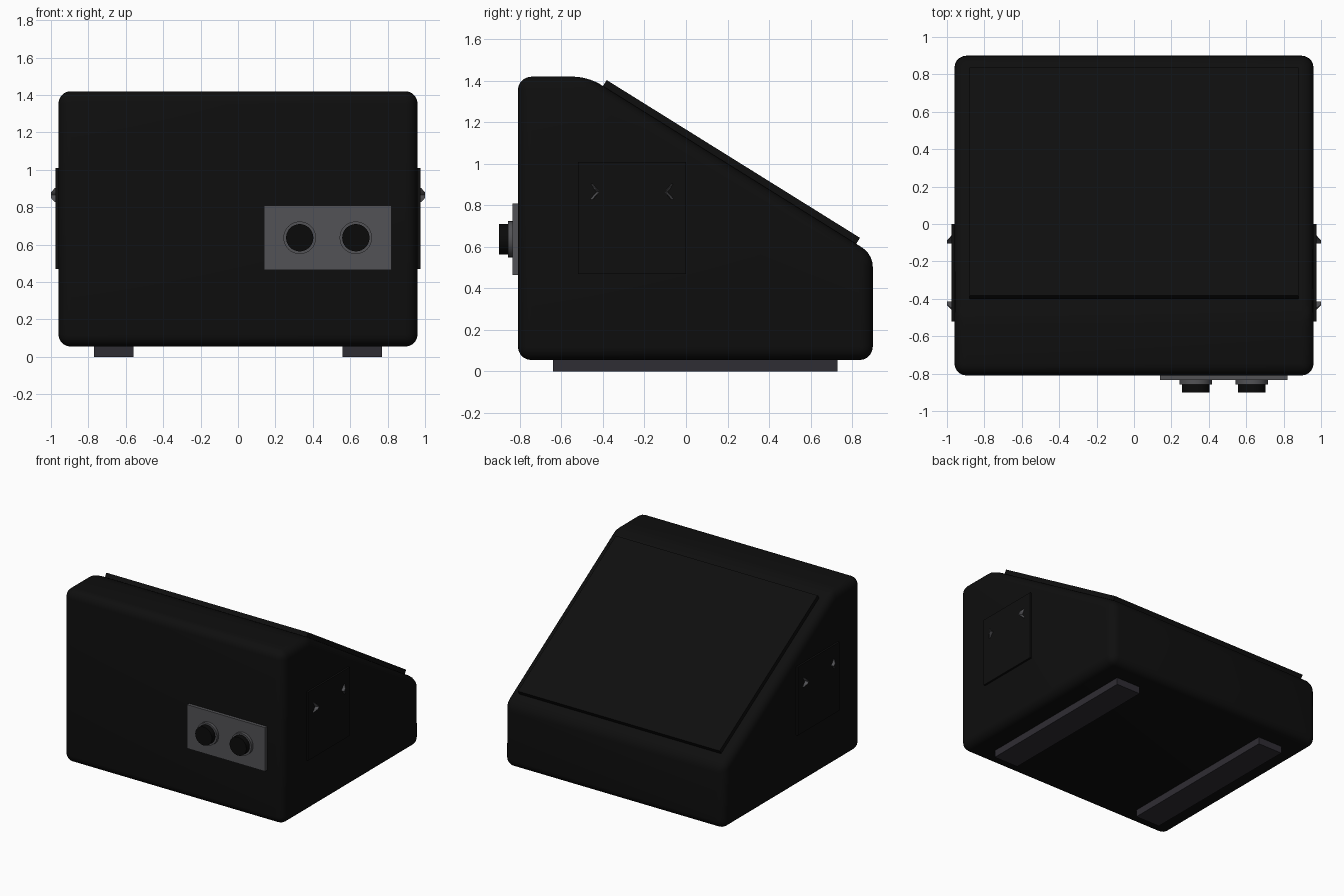
import bpy, bmesh, math
from mathutils import Vector

if "Cube" in bpy.data.objects:
    bpy.data.objects.remove(bpy.data.objects["Cube"])


def mat(name, col):
    m = bpy.data.materials.new(name)
    m.diffuse_color = (*col, 1)
    m.use_nodes = True
    m.node_tree.nodes["Principled BSDF"].inputs["Base Color"].default_value = m.diffuse_color
    return m


BLACK = mat("casing black", (0.0045, 0.0045, 0.0045))
KNOB = mat("knob black", (0.003, 0.003, 0.003))
GREY = mat("plate grey", (0.085, 0.085, 0.092))
RUBBER = mat("foot dark grey", (0.028, 0.026, 0.033))


def finish(name, bm, material, smooth=False):
    bmesh.ops.recalc_face_normals(bm, faces=bm.faces)
    me = bpy.data.meshes.new(name)
    bm.to_mesh(me)
    bm.free()
    me.materials.append(material)
    ob = bpy.data.objects.new(name, me)
    bpy.context.collection.objects.link(ob)
    if smooth:
        bpy.ops.object.select_all(action='DESELECT')
        ob.select_set(True)
        bpy.context.view_layer.objects.active = ob
        bpy.ops.object.shade_smooth_by_angle(angle=math.radians(35))
    return ob


def prism(name, profile, x0, x1, material, bevel=0):
    """Extrude a (y, z) profile from x0 to x1, optionally rounding every edge."""
    bm = bmesh.new()
    f = bm.faces.new([bm.verts.new((x0, y, z)) for y, z in profile])
    r = bmesh.ops.extrude_face_region(bm, geom=[f])
    moved = [v for v in r["geom"] if isinstance(v, bmesh.types.BMVert)]
    bmesh.ops.translate(bm, vec=(x1 - x0, 0, 0), verts=moved)
    if bevel:
        bmesh.ops.recalc_face_normals(bm, faces=bm.faces)
        bmesh.ops.bevel(bm, geom=list(bm.edges), offset=bevel, offset_type='OFFSET',
                        segments=5, profile=0.5, affect='EDGES')
    return finish(name, bm, material, smooth=bool(bevel))


def box(name, x0, x1, y0, y1, z0, z1, material):
    return prism(name, [(y0, z0), (y1, z0), (y1, z1), (y0, z1)], x0, x1, material)


def disc(name, x, z, r, y0, y1, material):
    """Cylinder along y."""
    n = 32
    bm = bmesh.new()
    rings = [[bm.verts.new((x + r * math.cos(a), y, z + r * math.sin(a)))
              for a in (2 * math.pi * i / n for i in range(n))] for y in (y0, y1)]
    for i in range(n):
        j = (i + 1) % n
        bm.faces.new((rings[0][i], rings[0][j], rings[1][j], rings[1][i]))
    bm.faces.new(rings[0])
    bm.faces.new(rings[1])
    return finish(name, bm, material, smooth=True)


# Wedge-shaped casing
prism("casing", [(-0.81, 0.055), (0.90, 0.055), (0.90, 0.565), (-0.472, 1.42), (-0.81, 1.42)],
      -0.96, 0.96, BLACK, bevel=0.065)

# Raised panel on the sloping face
top, low = Vector((-0.40, 1.375)), Vector((0.82, 0.615))
n = Vector((0.529, 0.849))
prism("sloping_panel", [tuple(p) for p in (top - n * 0.015, low - n * 0.015,
                                           low + n * 0.034, top + n * 0.034)],
      -0.88, 0.88, BLACK)

# Control plate with two knobs on the front
box("control_plate", 0.14, 0.82, -0.835, -0.80, 0.465, 0.81, GREY)
for i, x in enumerate((0.33, 0.63)):
    disc(f"knob_collar_{i + 1}", x, 0.637, 0.087, -0.858, -0.83, GREY)
    disc(f"knob_{i + 1}", x, 0.637, 0.073, -0.90, -0.85, KNOB)

for side, s in (("right", 1), ("left", -1)):
    # Side plates and foot rails
    xs = sorted((s * 0.95, s * 0.975))
    box(f"side_plate_{side}", xs[0], xs[1], -0.52, 0.0, 0.47, 1.01, BLACK)
    xs = sorted((s * 0.56, s * 0.77))
    box(f"foot_rail_{side}", xs[0], xs[1], -0.64, 0.73, 0.0, 0.07, RUBBER)
    # Small chevron lugs, their points facing each other
    for k, (tip, d) in enumerate(((-0.415, 1), (-0.105, -1))):
        bm = bmesh.new()
        rows = []
        for z, back, out in ((0.828, 0.032, 0.98), (0.85, 0.014, 1.0), (0.865, 0.0, 1.0),
                             (0.88, 0.014, 1.0), (0.902, 0.032, 0.98)):
            y = tip - d * back
            rows.append([bm.verts.new((s * px, py, z)) for px, py in
                         ((0.97, y - d * 0.018), (out, y - d * 0.004),
                          (out, y), (0.97, y))])
        for a, b in zip(rows, rows[1:]):
            for i in range(4):
                j = (i + 1) % 4
                bm.faces.new((a[i], a[j], b[j], b[i]))
        bm.faces.new(rows[0])
        bm.faces.new(rows[-1])
        finish(f"lug_{side}_{k + 1}", bm, GREY)
